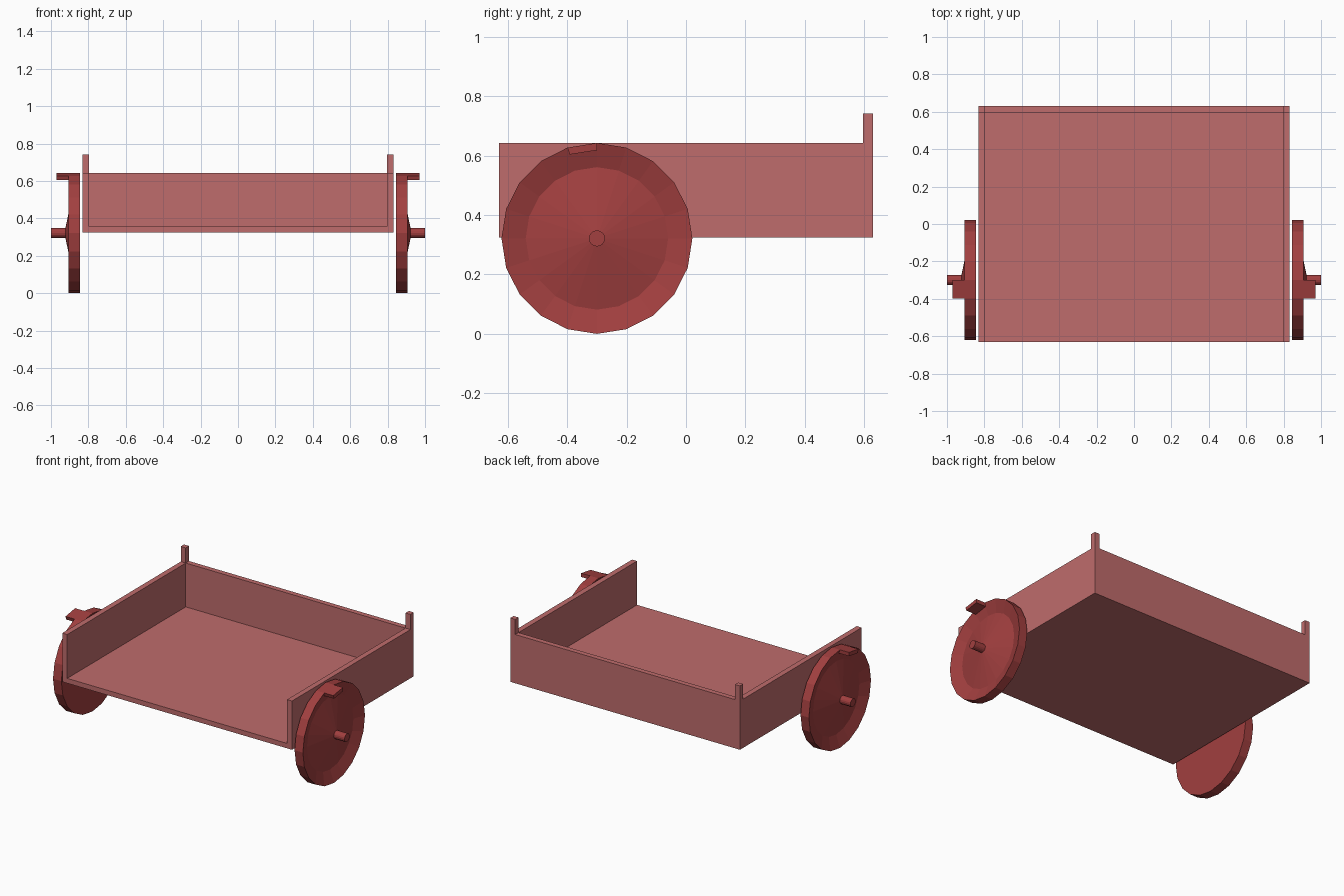
import bpy, bmesh
from math import sin, cos, pi

if "Cube" in bpy.data.objects:
    bpy.data.objects.remove(bpy.data.objects["Cube"])

SIDES = 20
R = 0.3215            # wheel radius, also the axle height
WHEEL_Y = -0.30


def material(name, rgb):
    m = bpy.data.materials.new(name)
    m.diffuse_color = (*rgb, 1)
    m.use_nodes = True
    m.node_tree.nodes["Principled BSDF"].inputs["Base Color"].default_value = m.diffuse_color
    return m


bed_red = material("bed_red", (0.52, 0.15, 0.15))
wheel_red = material("wheel_red", (0.36, 0.05, 0.05))


def finish(name, bm, mat=None):
    bmesh.ops.recalc_face_normals(bm, faces=bm.faces)
    me = bpy.data.meshes.new(name)
    bm.to_mesh(me)
    bm.free()
    ob = bpy.data.objects.new(name, me)
    bpy.context.collection.objects.link(ob)
    if mat:
        me.materials.append(mat)
    return ob


def box(name, lo, hi, mat=None):
    bm = bmesh.new()
    bmesh.ops.create_cube(bm, size=1)
    for v in bm.verts:
        v.co = [(a + b) / 2 + c * (b - a) for a, b, c in zip(lo, hi, v.co)]
    return finish(name, bm, mat)


def loft(name, rings, mat):
    """Closed solid through a list of rings of points."""
    bm = bmesh.new()
    loops = [[bm.verts.new(p) for p in ring] for ring in rings]
    n = len(loops[0])
    for a, b in zip(loops, loops[1:]):
        for i in range(n):
            j = (i + 1) % n
            bm.faces.new((a[i], a[j], b[j], b[i]))
    bm.faces.new(loops[0])
    bm.faces.new(loops[-1])
    return finish(name, bm, mat)


def rim_point(x, r, angle):
    return (x, WHEEL_Y + r * sin(angle), R + r * cos(angle))


def lathe(name, profile, side, sides, mat):
    return loft(name, [[rim_point(side * x, r, 2 * pi * i / sides)
                        for i in range(sides)] for x, r in profile], mat)


# Cart bed: one block hollowed out, open at the front, with two rear posts
bed = box("cart_bed", (-0.832, -0.63, 0.324), (0.832, 0.63, 0.742), bed_red)
cutters = [
    box("interior_cutter", (-0.796, -1, 0.356), (0.796, 0.596, 1)),
    box("side_top_cutter", (-1, -1.1, 0.643), (1, 0.596, 1.1)),
    box("back_top_cutter", (-0.796, 0.3, 0.643), (0.796, 1, 1.2)),
]
for c in cutters:
    c.hide_render = True
    c.hide_viewport = True
    mod = bed.modifiers.new(c.name, 'BOOLEAN')
    mod.operation = 'DIFFERENCE'
    mod.solver = 'EXACT'
    mod.object = c

for label, s in (("right", 1), ("left", -1)):
    # Dished wheel with a shallow cone bulging out at the hub
    lathe(label + "_wheel", [(0.845, R), (0.905, R), (0.878, 0.24), (0.924, 0.02)],
          s, SIDES, wheel_red)
    # Axle stub
    lathe(label + "_axle_stub", [(0.86, 0.027), (1.0, 0.027)], s, 16, wheel_red)
    # Tab standing out from one rim segment
    step = -2 * pi / SIDES
    loft(label + "_rim_tab",
         [[rim_point(s * x, r, a) for r, a in
           ((R, 0), (R, step), (0.297, step), (0.297, 0))] for x in (0.885, 0.97)],
         wheel_red)
